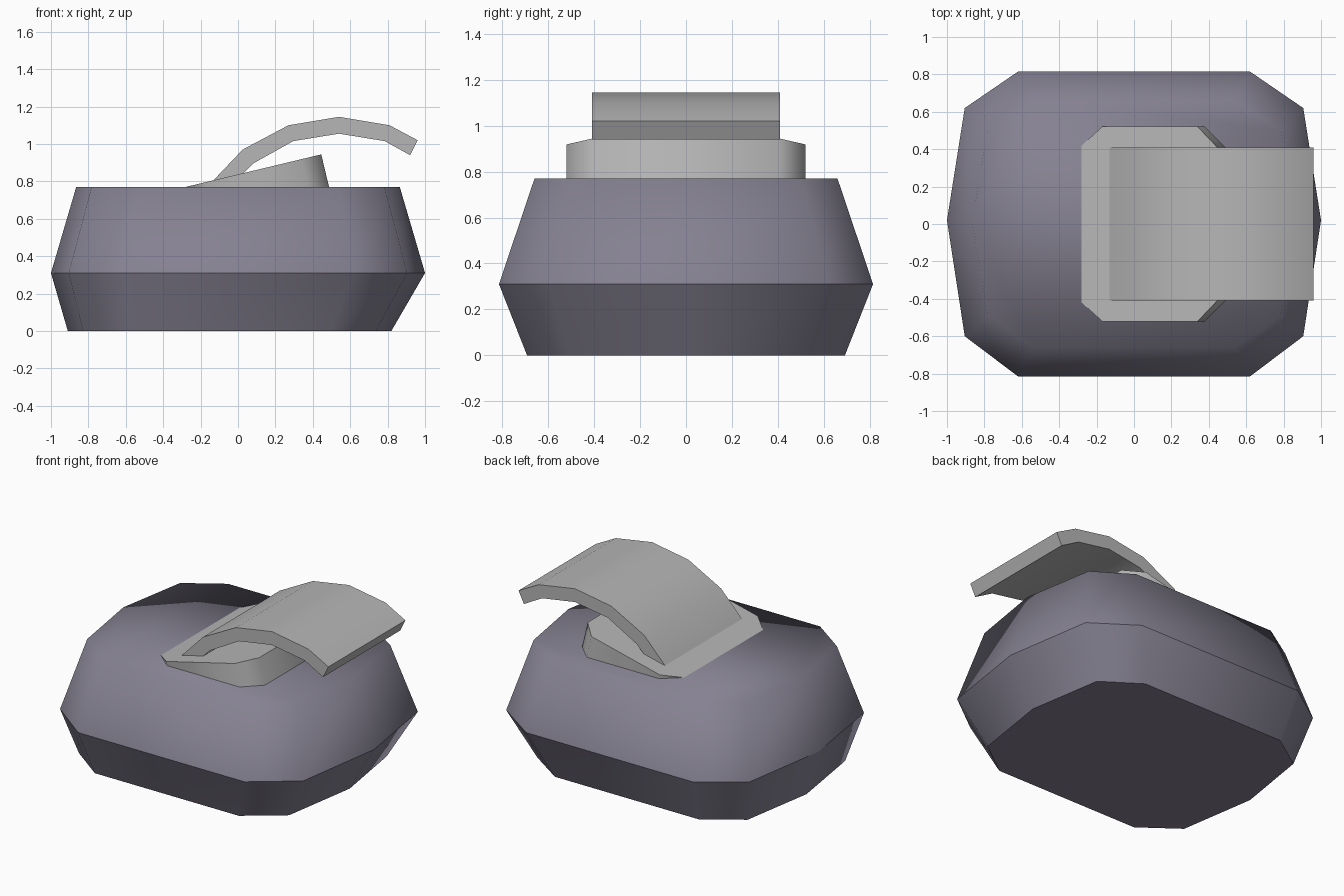
import bpy, bmesh
from math import radians
from mathutils import Vector

old = bpy.data.objects.get("Cube")
if old:
    bpy.data.objects.remove(old, do_unlink=True)


def material(name, rgb):
    mat = bpy.data.materials.new(name)
    mat.use_nodes = True
    mat.diffuse_color = (*rgb, 1)
    mat.node_tree.nodes["Principled BSDF"].inputs["Base Color"].default_value = (*rgb, 1)
    return mat


def finish(bm, name, mat):
    bmesh.ops.recalc_face_normals(bm, faces=bm.faces[:])
    mesh = bpy.data.meshes.new(name)
    bm.to_mesh(mesh)
    bm.free()
    mesh.materials.append(mat)
    obj = bpy.data.objects.new(name, mesh)
    bpy.context.collection.objects.link(obj)
    return obj


def smooth(obj, angle):
    bpy.ops.object.select_all(action="DESELECT")
    obj.select_set(True)
    bpy.context.view_layer.objects.active = obj
    bpy.ops.object.shade_smooth_by_angle(angle=radians(angle))


def prism(name, points, offset, mat):
    # Extrude a closed outline along an offset
    bm = bmesh.new()
    face = bm.faces.new([bm.verts.new(p) for p in points])
    result = bmesh.ops.extrude_face_region(bm, geom=[face], use_keep_orig=True)
    moved = [v for v in result["geom"] if isinstance(v, bmesh.types.BMVert)]
    bmesh.ops.translate(bm, verts=moved, vec=offset)
    obj = finish(bm, name, mat)
    smooth(obj, 50)
    return obj


purple = material("dusky purple", (0.235, 0.22, 0.285))
grey = material("light grey", (0.47, 0.47, 0.475))

# Body: three stacked ten-sided rings, soft over the top, creased at the waist
outline = [(1, 0.02), (0.905, 0.62), (0.62, 0.815), (-0.62, 0.815), (-0.905, 0.62),
           (-1, 0.02), (-0.905, -0.6), (-0.62, -0.815), (0.62, -0.815), (0.905, -0.6)]
levels = [(0, 0.865, 0.85, -0.045), (0.31, 1, 1, 0), (0.77, 0.865, 0.81, 0)]
bm = bmesh.new()
rings = [[bm.verts.new((x * sx + dx, y * sy, z)) for x, y in outline]
         for z, sx, sy, dx in levels]
n = len(outline)
for low, high in zip(rings, rings[1:]):
    for i in range(n):
        j = (i + 1) % n
        bm.faces.new((low[i], low[j], high[j], high[i]))
bm.faces.new(rings[0][::-1])
bm.faces.new(rings[-1])
for f in bm.faces:
    f.smooth = True
for ring in rings[:2]:
    for i in range(n):
        bm.edges.get((ring[i], ring[(i + 1) % n])).smooth = False
finish(bm, "body", purple)

# Tilted base plate with clipped corners, sunk into the body
slope = 0.24
half = [(-0.28, -0.42), (-0.17, -0.52), (0.34, -0.52), (0.445, -0.41)]
plate = half + [(x, -y) for x, y in reversed(half)]
down = Vector((slope, 0, -1)).normalized() * 0.19
prism("base_plate", [(x, y, 0.77 + (x + 0.28) * slope) for x, y in plate], down, grey)

# Curved flap rising from the plate
upper = [(-0.13, 0.807), (0.025, 0.97), (0.27, 1.1), (0.54, 1.145), (0.81, 1.1), (0.96, 1.02)]
lower = [(0.92, 0.94), (0.785, 1.015), (0.54, 1.055), (0.295, 1.015), (0.08, 0.895), (-0.05, 0.765)]
prism("curved_flap", [(x, -0.41, z) for x, z in upper + lower], Vector((0, 0.82, 0)), grey)
